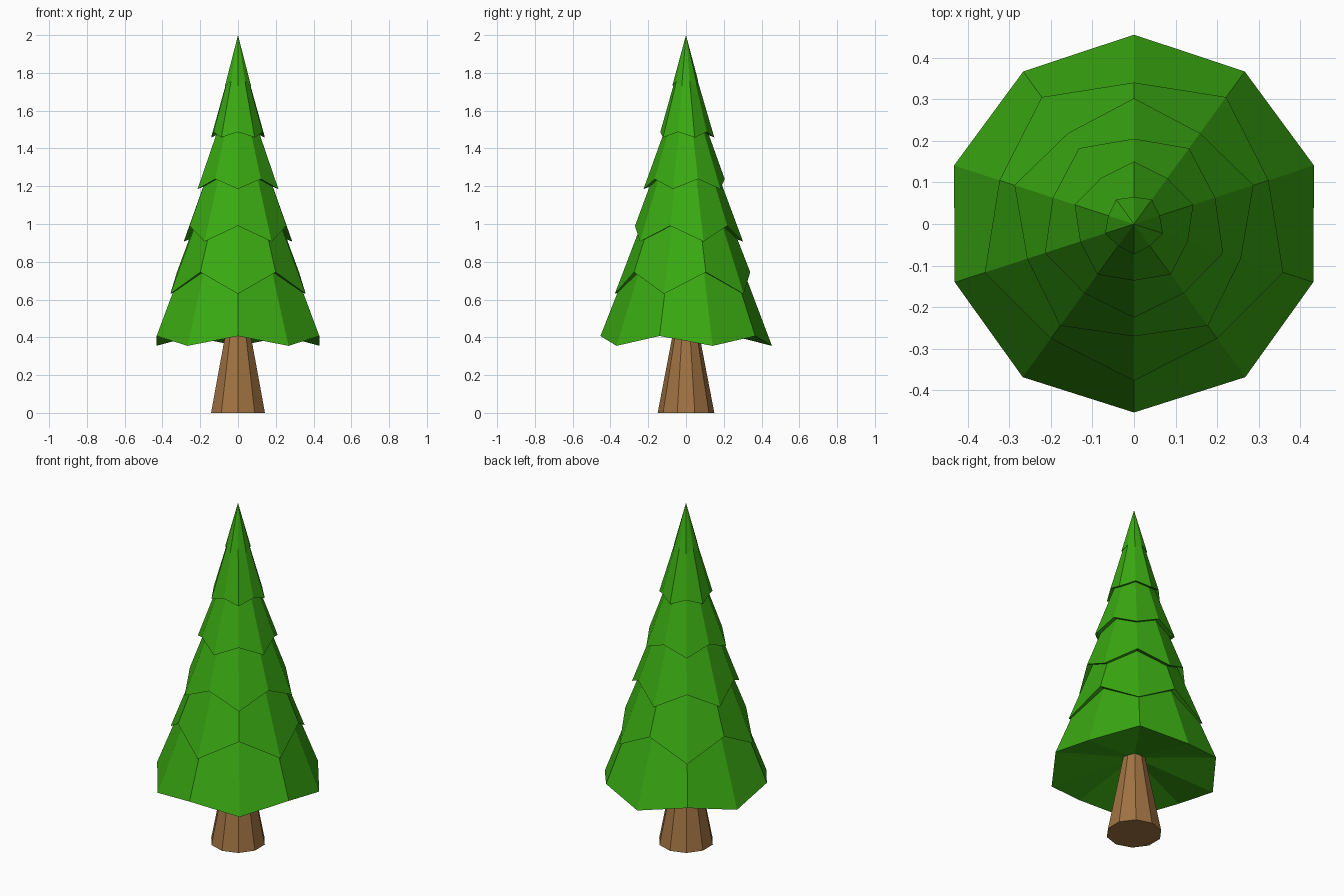
import bpy, bmesh, math

if "Cube" in bpy.data.objects:
    bpy.data.objects.remove(bpy.data.objects["Cube"])

SIDES = 10


def material(name, color):
    m = bpy.data.materials.new(name)
    m.diffuse_color = (*color, 1)
    m.use_nodes = True
    m.node_tree.nodes["Principled BSDF"].inputs["Base Color"].default_value = m.diffuse_color
    return m


def ring(bm, points):
    # One vertex per side, starting at the front (-y); points are (radius, z), cycled
    verts = []
    for i in range(SIDES):
        r, z = points[i % len(points)]
        a = -math.pi / 2 + i * math.tau / SIDES
        verts.append(bm.verts.new((r * math.cos(a), r * math.sin(a), z)))
    return verts


def finish(bm, name, mat):
    bmesh.ops.recalc_face_normals(bm, faces=bm.faces)
    mesh = bpy.data.meshes.new(name)
    bm.to_mesh(mesh)
    bm.free()
    mesh.materials.append(mat)
    bpy.context.collection.objects.link(bpy.data.objects.new(name, mesh))


green = material("needles", (0.042, 0.40, 0.006))
brown = material("bark", (0.35, 0.17, 0.055))

# Tapered trunk
bm = bmesh.new()
low, top = ring(bm, [(0.15, 0)]), ring(bm, [(0.056, 0.49)])
for i in range(SIDES):
    j = (i + 1) % SIDES
    bm.faces.new((low[i], low[j], top[j], top[i]))
bm.faces.new(low)
bm.faces.new(top)
finish(bm, "trunk", brown)

# Foliage tiers: (front rim point, next rim point, tip z, underside centre z)
tiers = [
    ((0.453, 0.407), (0.455, 0.355), 1.56, 0.47),
    ((0.377, 0.63), (0.34, 0.745), 1.62, 0.78),
    ((0.27, 0.99), (0.302, 0.907), 1.72, 1.02),
    ((0.225, 1.185), (0.205, 1.238), 1.81, 1.27),
    ((0.136, 1.487), (0.15, 1.458), 1.97, 1.52),
    ((0.073, 1.73), (0.065, 1.755), 2.0, 1.78),
]
for n, (a, b, tip_z, under_z) in enumerate(tiers, 1):
    bm = bmesh.new()
    rim = ring(bm, [a, b])
    tip, under = bm.verts.new((0, 0, tip_z)), bm.verts.new((0, 0, under_z))
    for i in range(SIDES):
        j = (i + 1) % SIDES
        bm.faces.new((rim[i], rim[j], tip))
        bm.faces.new((rim[j], rim[i], under))
    finish(bm, f"foliage_tier_{n}", green)
